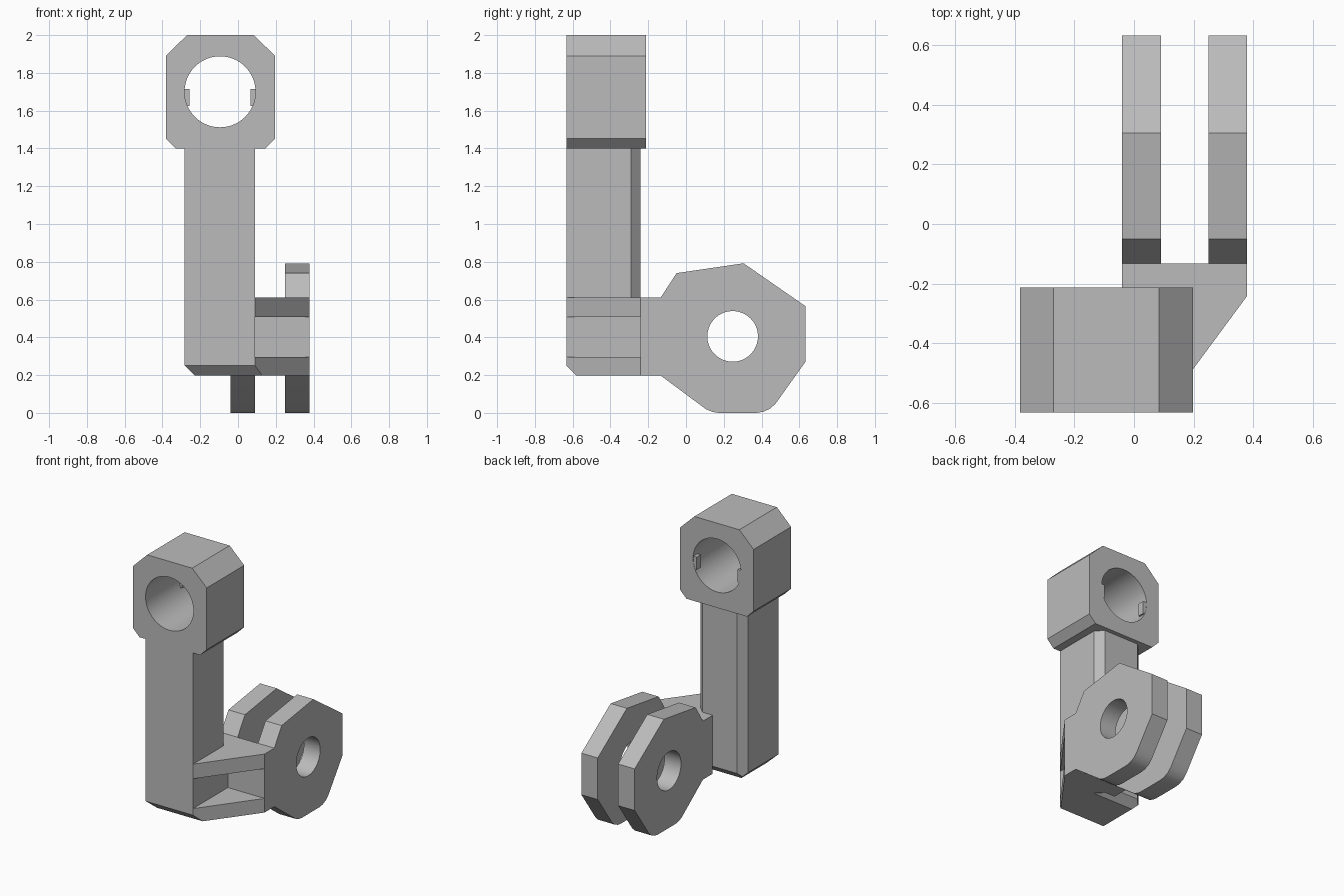
import bpy
import bmesh
from mathutils import Vector

cube = bpy.data.objects.get("Cube")
if cube:
    bpy.data.objects.remove(cube, do_unlink=True)

grey = bpy.data.materials.new("plain grey")
grey.use_nodes = True
grey.diffuse_color = (0.5, 0.5, 0.5, 1)
grey.node_tree.nodes["Principled BSDF"].inputs["Base Color"].default_value = (0.5, 0.5, 0.5, 1)

# Each axis maps a 2D outline point and a depth to 3D
PLACE = {
    "x": lambda a, b, d: (d, a, b),
    "y": lambda a, b, d: (a, d, b),
    "z": lambda a, b, d: (a, b, d),
}


def prism(name, outline, axis, start, end, cuts=()):
    """Extrude an outline along an axis, then slice off chamfers (point, outward normal)."""
    bm = bmesh.new()
    rings = [[bm.verts.new(PLACE[axis](a, b, d)) for a, b in outline] for d in (start, end)]
    n = len(outline)
    bm.faces.new(rings[0])
    bm.faces.new(rings[1])
    for i in range(n):
        j = (i + 1) % n
        bm.faces.new((rings[0][i], rings[0][j], rings[1][j], rings[1][i]))
    for point, normal in cuts:
        geom = bm.verts[:] + bm.edges[:] + bm.faces[:]
        bmesh.ops.bisect_plane(bm, geom=geom, plane_co=Vector(point),
                               plane_no=Vector(normal), clear_outer=True)
        rim = [e for e in bm.edges if e.is_boundary]
        bmesh.ops.holes_fill(bm, edges=rim, sides=0)
    bmesh.ops.recalc_face_normals(bm, faces=bm.faces[:])
    mesh = bpy.data.meshes.new(name)
    bm.to_mesh(mesh)
    bm.free()
    mesh.materials.append(grey)
    obj = bpy.data.objects.new(name, mesh)
    bpy.context.collection.objects.link(obj)
    return obj


def box(name, x, y, z):
    return prism(name, [(x[0], y[0]), (x[1], y[0]), (x[1], y[1]), (x[0], y[1])], "z", *z)


def bore(obj, axis, centre, radius):
    """Drill a round hole through a part."""
    rotation = (0, 1.5708, 0) if axis == "x" else (1.5708, 0, 0)
    bpy.ops.mesh.primitive_cylinder_add(vertices=64, radius=radius, depth=1.0,
                                        location=centre, rotation=rotation)
    cutter = bpy.context.object
    cutter.hide_render = True
    cutter.data.materials.append(grey)
    mod = obj.modifiers.new("bore", "BOOLEAN")
    mod.operation = "DIFFERENCE"
    mod.solver = "EXACT"
    mod.object = cutter
    bpy.ops.object.select_all(action="DESELECT")
    obj.select_set(True)
    bpy.context.view_layer.objects.active = obj
    bpy.ops.object.modifier_apply(modifier=mod.name)
    bpy.data.objects.remove(cutter, do_unlink=True)
    bpy.ops.object.shade_smooth_by_angle(angle=0.5)


# Bored head with chamfered corners
head = prism("bored_head", [
    (-0.33, 1.40), (0.145, 1.40), (0.197, 1.452), (0.197, 1.89),
    (0.083, 2.0), (-0.27, 2.0), (-0.382, 1.89), (-0.382, 1.452),
], "y", -0.632, -0.212)
bore(head, "y", (-0.095, -0.42, 1.70), 0.188)

# Small catches inside the bore, near the back
box("left_catch", (0.066, 0.11), (-0.26, -0.214), (1.625, 1.715))
box("right_catch", (-0.30, -0.256), (-0.26, -0.214), (1.625, 1.715))

# Upright stem, bottom edge chamfered on the front, back and right
front_cut = ((0, -0.632, 0.25), (0, -1, -1))
prism("stem", [
    (-0.282, -0.632), (0.09, -0.632), (0.09, -0.292),
    (0.04, -0.242), (-0.232, -0.242), (-0.282, -0.292),
], "z", 0.197, 1.402, [
    front_cut,
    ((-0.282, 0, 0.25), (-1, 0, -1)),
    ((0, -0.242, 0.25), (0, 1, -1)),
])

# Wall behind the stem that carries the lugs
prism("lug_wall", [
    (-0.04, -0.133), (-0.04, -0.242), (0.04, -0.242), (0.09, -0.292),
    (0.09, -0.242), (0.378, -0.242), (0.378, -0.133),
], "z", 0.197, 0.612)

# Two triangular gusset plates with an open pocket between
gusset = [(0.09, -0.632), (0.378, -0.242), (0.04, -0.242), (0.09, -0.292)]
prism("lower_gusset", gusset, "z", 0.197, 0.297, [front_cut])
prism("upper_gusset", gusset, "z", 0.508, 0.612)

# Pair of hinge lugs
lug = [
    (-0.133, 0.612), (-0.05, 0.74), (0.305, 0.792), (0.632, 0.565), (0.632, 0.27),
    (0.50, 0.085), (0.475, 0.05), (0.445, 0.022), (0.41, 0.006), (0.375, 0),
    (0.175, 0), (0.14, 0.005), (0.105, 0.02), (-0.133, 0.197),
]
for name, x0, x1 in (("right_lug", -0.04, 0.09), ("left_lug", 0.25, 0.378)):
    part = prism(name, lug, "x", x0, x1)
    bore(part, "x", ((x0 + x1) / 2, 0.247, 0.405), 0.134)
